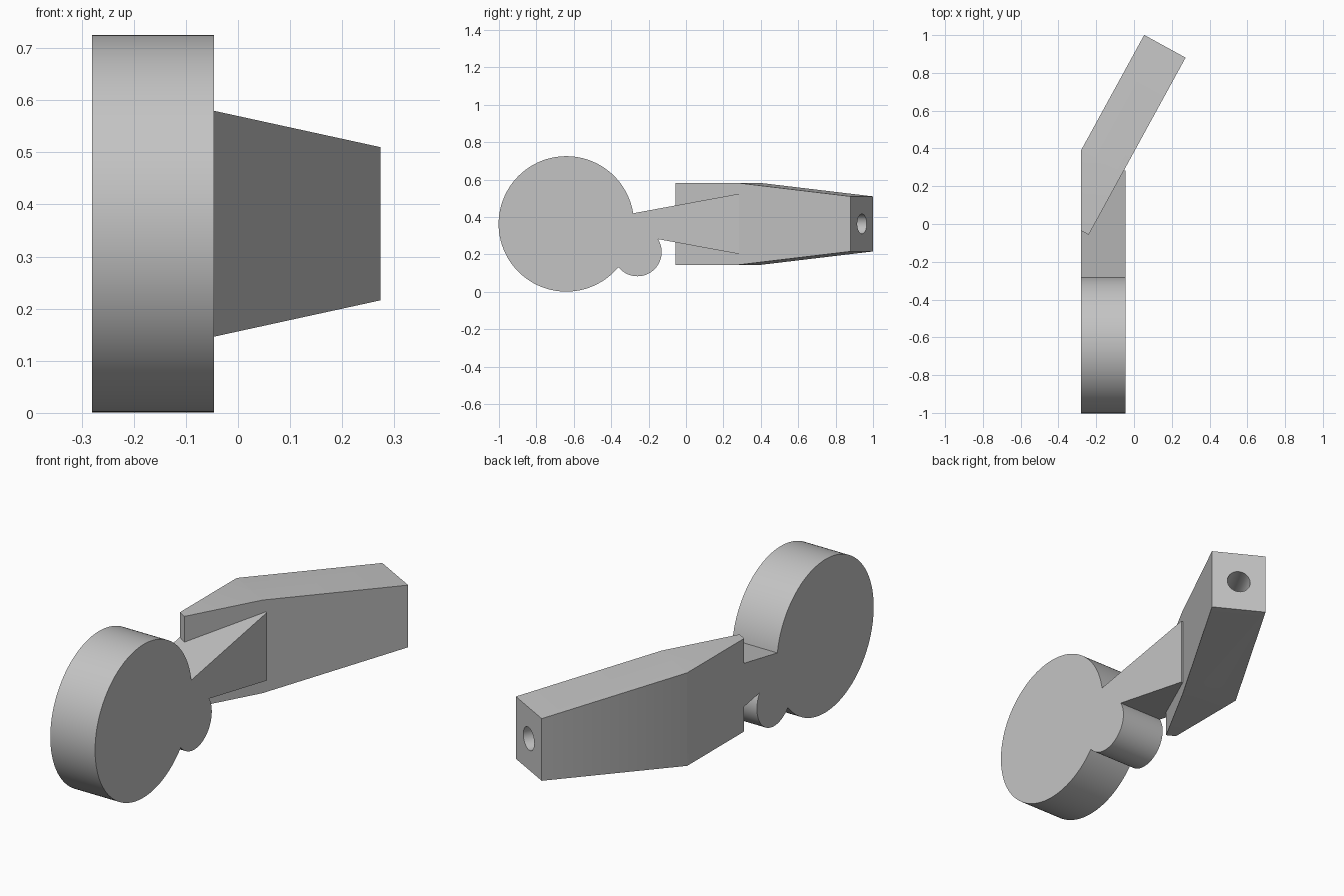
import bpy, bmesh, math
from mathutils import Vector

cube = bpy.data.objects.get("Cube")
if cube:
    bpy.data.objects.remove(cube, do_unlink=True)

X0, X1, MID = -0.28, -0.046, 0.363     # plate sides and centre height
HUB_Y = -0.64
ALONG = Vector((0.48, 0.877, 0)).normalized()
ACROSS = Vector((-ALONG.y, ALONG.x, 0))


def finish(bm, name):
    bmesh.ops.recalc_face_normals(bm, faces=bm.faces)
    mesh = bpy.data.meshes.new(name)
    bm.to_mesh(mesh)
    bm.free()
    ob = bpy.data.objects.new(name, mesh)
    bpy.context.collection.objects.link(ob)
    return ob


def cylinder(name, start, end, radius, segments=48):
    start, end = Vector(start), Vector(end)
    axis = end - start
    bm = bmesh.new()
    bmesh.ops.create_cone(bm, cap_ends=True, segments=segments, radius1=radius,
                          radius2=radius, depth=axis.length)
    rot = axis.to_track_quat('Z', 'Y').to_matrix().to_4x4()
    rot.translation = (start + end) / 2
    bm.transform(rot)
    return finish(bm, name)


def prism(points, offset):
    bm = bmesh.new()
    face = bm.faces.new([bm.verts.new(p) for p in points])
    out = bmesh.ops.extrude_face_region(bm, geom=[face], use_keep_orig=True)
    verts = [g for g in out["geom"] if isinstance(g, bmesh.types.BMVert)]
    bmesh.ops.translate(bm, verts=verts, vec=offset)
    return bm


def combine(target, tool, operation):
    mod = target.modifiers.new(operation.title(), 'BOOLEAN')
    mod.object, mod.operation, mod.solver = tool, operation, 'EXACT'
    bpy.context.view_layer.objects.active = target
    bpy.ops.object.modifier_apply(modifier=mod.name)
    bpy.data.objects.remove(tool, do_unlink=True)


def cross_cylinder(name, y, z, radius, extra=0.0, segments=48):
    return cylinder(name, (X0 - extra, y, z), (X1 + extra, y, z), radius, segments)


# Round hub and its small lobe
bracket = cross_cylinder("bracket_arm", HUB_Y, MID, 0.362, segments=128)
combine(bracket, cross_cylinder("lobe", -0.26, 0.213, 0.13, segments=64), 'UNION')

# Flaring web between hub and bar
web_profile = [(-0.45, 0.026), (0.283, 0.161)]
outline = [(X0, y, MID + h) for y, h in web_profile]
outline += [(X0, y, MID - h) for y, h in reversed(web_profile)]
web = finish(prism(outline, (X1 - X0, 0, 0)), "web")
combine(bracket, web, 'UNION')

# Angled, tapering bar trimmed flush with the hub's side
origin = Vector((-0.24, -0.057, MID))
bar_profile = [(0, 0.22), (0.373, 0.22), (1.069, 0.147)]
outline = [origin + ALONG * s + Vector((0, 0, h)) for s, h in bar_profile]
outline += [origin + ALONG * s - Vector((0, 0, h)) for s, h in reversed(bar_profile)]
bm = prism(outline, ACROSS * 0.25)
cut = bmesh.ops.bisect_plane(bm, geom=bm.verts[:] + bm.edges[:] + bm.faces[:],
                             plane_co=(X0, 0, 0), plane_no=(-1, 0, 0), clear_outer=True)
bmesh.ops.holes_fill(bm, edges=[e for e in bm.edges if e.is_boundary], sides=0)
combine(bracket, finish(bm, "bar"), 'UNION')

# Holes through the hub and lobe
holes = [(HUB_Y, MID, 0.101), (-0.26, 0.213, 0.052)]
holes += [(HUB_Y + a * 0.179, MID + b * 0.179, 0.043) for a in (-1, 1) for b in (-1, 1)]
for y, z, radius in holes:
    combine(bracket, cross_cylinder("hole", y, z, radius, extra=0.1), 'DIFFERENCE')

# Bore in the bar's end, meeting a hole from below
end = origin + ALONG * 1.069 + ACROSS * 0.125
meet = end - ALONG * 0.57
combine(bracket, cylinder("bore", meet - ALONG * 0.02, end + ALONG * 0.1, 0.053), 'DIFFERENCE')
combine(bracket, cylinder("port", meet - Vector((0, 0, 0.4)), meet, 0.043), 'DIFFERENCE')

# Single grey finish
grey = bpy.data.materials.new("plain grey")
colour = (0.55, 0.55, 0.55, 1)
grey.use_nodes = True
grey.diffuse_color = colour
grey.node_tree.nodes["Principled BSDF"].inputs["Base Color"].default_value = colour
bracket.data.materials.clear()
bracket.data.materials.append(grey)

bpy.ops.object.select_all(action='DESELECT')
bracket.select_set(True)
bpy.context.view_layer.objects.active = bracket
bpy.ops.object.shade_smooth_by_angle(angle=math.radians(30))
